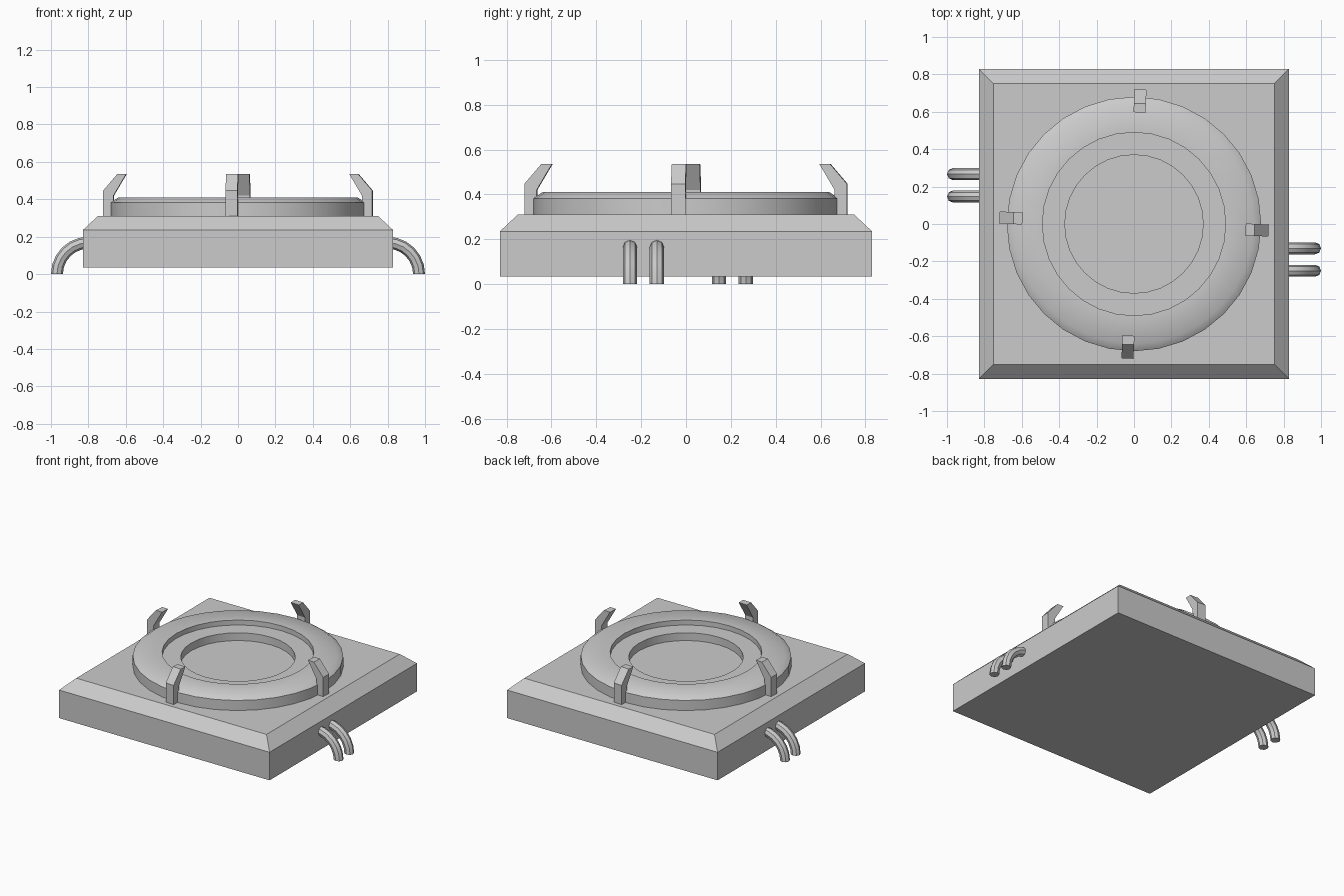
import bpy, bmesh
from math import sin, cos, pi, radians
from mathutils import Vector, Matrix

if "Cube" in bpy.data.objects:
    bpy.data.objects.remove(bpy.data.objects["Cube"])


def make(name, bm, smooth=None):
    bmesh.ops.recalc_face_normals(bm, faces=bm.faces)
    me = bpy.data.meshes.new(name)
    bm.to_mesh(me)
    bm.free()
    ob = bpy.data.objects.new(name, me)
    bpy.context.collection.objects.link(ob)
    if smooth:
        bpy.ops.object.select_all(action='DESELECT')
        ob.select_set(True)
        bpy.context.view_layer.objects.active = ob
        bpy.ops.object.shade_smooth_by_angle(angle=radians(smooth))
    return ob


def loft(name, rings, smooth=None):
    """Skin a list of closed rings of points and cap both ends."""
    bm = bmesh.new()
    vs = [[bm.verts.new(p) for p in r] for r in rings]
    n = len(vs[0])
    for a, b in zip(vs, vs[1:]):
        for i in range(n):
            j = (i + 1) % n
            bm.faces.new((a[i], a[j], b[j], b[i]))
    bm.faces.new(vs[0])
    bm.faces.new(vs[-1])
    return make(name, bm, smooth)


def square(h, z):
    return [(-h, -h, z), (h, -h, z), (h, h, z), (-h, h, z)]


def circle(r, z, n=32):
    return [(r * cos(2 * pi * i / n), r * sin(2 * pi * i / n), z) for i in range(n)]


# Square base with chamfered top
loft("base", [square(0.83, 0.035), square(0.83, 0.235), square(0.75, 0.31)])

# Round pad with raised rim, step and recessed floor
pad_profile = [(0.68, 0.305), (0.68, 0.382), (0.64, 0.41), (0.49, 0.41),
               (0.49, 0.375), (0.37, 0.375), (0.37, 0.32)]
loft("round_pad", [circle(r, z) for r, z in pad_profile], 40)

# Four bent claws around the pad, each turned slightly off axis
claw_profile = [(0.665, 0.305), (0.72, 0.305), (0.72, 0.447),
                (0.645, 0.535), (0.597, 0.535), (0.665, 0.42)]
for k in range(4):
    turn = Matrix.Rotation(radians(90 * k - 2.8), 4, 'Z')
    loft(f"claw_{k + 1}",
         [[turn @ Vector((x, y, z)) for x, z in claw_profile] for y in (-0.032, 0.032)])


# Bent eight-sided pipes on the left and right sides
def pipe(name, side, y, bend=0.168, r=0.032, steps=6):
    rings = []
    for s in range(steps + 1):
        a = pi / 2 * (1 - s / steps)
        ring = []
        for i in range(8):
            t = 2 * pi * i / 8 
            d = bend + r * cos(t)
            ring.append((side * (0.80 + d * cos(a)), y + r * sin(t), d * sin(a)))
        rings.append(ring)
    loft(name, rings, 30)


for i, (side, y) in enumerate([(1, -0.25), (1, -0.13), (-1, 0.147), (-1, 0.267)]):
    pipe(f"pipe_{i + 1}", side, y)
